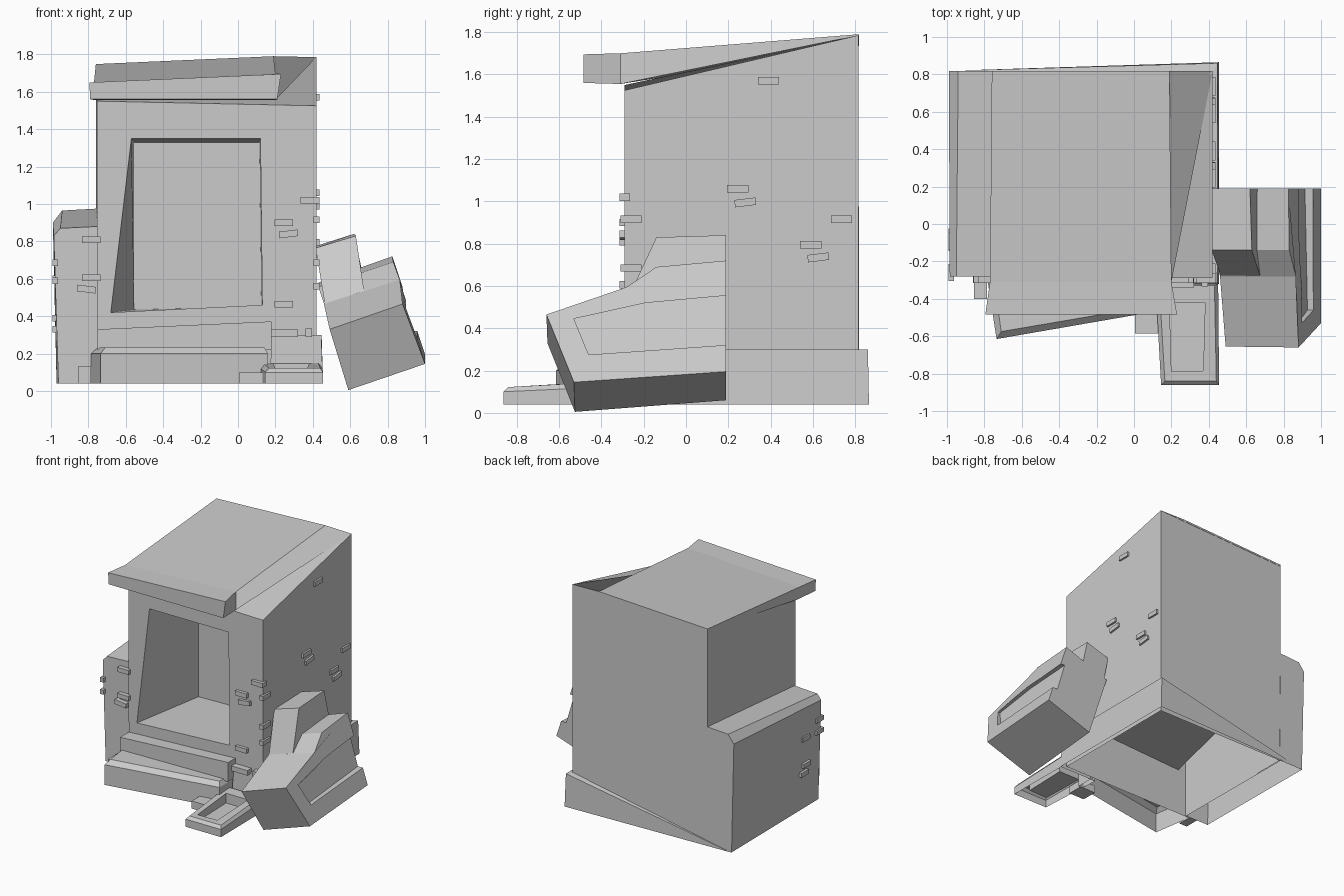
import bpy, bmesh
from mathutils import Matrix


def loft(name, sections, start=True, end=True, open_bottom=False):
    """Skin equal-length point loops, optionally capping and opening the base."""
    bm = bmesh.new()
    rings = [[bm.verts.new(p) for p in s] for s in sections]
    for a, b in zip(rings, rings[1:]):
        n = len(a)
        for i in range(n):
            j = (i + 1) % n
            bm.faces.new((a[i], a[j], b[j], b[i]))
    if start:
        bm.faces.new(rings[0][::-1])
    if end:
        bm.faces.new(rings[-1])
    bmesh.ops.recalc_face_normals(bm, faces=bm.faces)
    if open_bottom:
        low = [f for f in bm.faces if all(v.co.z < 0.05 for v in f.verts)]
        bmesh.ops.delete(bm, geom=low, context='FACES')
    return finish(name, bm)


def finish(name, bm):
    me = bpy.data.meshes.new(name)
    bm.to_mesh(me)
    bm.free()
    ob = bpy.data.objects.new(name, me)
    bpy.context.collection.objects.link(ob)
    return ob


def at_y(y, pts):
    return [(x, y, z) for x, z in pts]


def at_z(z, pts, rise=0):
    """Plan loop; rise lifts the last two (rear) points."""
    return [(x, y, z + (rise if i > 1 else 0)) for i, (x, y) in enumerate(pts)]


def box(name, c, s, tilt=0, axis='Y'):
    bm = bmesh.new()
    m = Matrix.Translation(c) @ Matrix.Rotation(tilt, 4, axis) @ Matrix.Diagonal((*s, 1))
    bmesh.ops.create_cube(bm, size=1, matrix=m)
    return finish(name, bm)


# Tower walls with the deep doorway recess
loft("tower", [
    at_y(0.815, [(-0.76, 0.04), (0.42, 0.04), (0.42, 1.785), (-0.76, 1.745)]),
    at_y(-0.29, [(-0.75, 0.04), (0.42, 0.04), (0.42, 1.525), (-0.755, 1.55)]),
    at_y(-0.29, [(-0.68, 0.42), (0.13, 0.46), (0.12, 1.35), (-0.57, 1.35)]),
    at_y(0.30, [(-0.555, 0.435), (0.125, 0.45), (0.115, 1.33), (-0.555, 1.33)]),
], open_bottom=True)

# Lower side wing with a chamfered shoulder
loft("side_wing", [
    at_y(-0.28, [(-0.96, 0.04), (-0.75, 0.04), (-0.75, 0.88), (-0.95, 0.87), (-0.985, 0.83)]),
    at_y(0.817, [(-0.97, 0.04), (-0.75, 0.04), (-0.76, 0.975), (-0.94, 0.965), (-0.99, 0.90)]),
], open_bottom=True)

# Roof slab with level front lip and flared right side
loft("roof", [
    at_y(-0.485, [(-0.79, 1.56), (0.21, 1.56), (0.23, 1.695), (-0.795, 1.65)]),
    at_y(-0.31, [(-0.765, 1.555), (0.20, 1.555), (0.20, 1.70), (-0.77, 1.65)]),
    at_y(0.817, [(-0.76, 1.735), (0.42, 1.785), (0.19, 1.79), (-0.76, 1.748)]),
])

# Foundation: right plinth tapering away along the back wall
bm = bmesh.new()
V = [bm.verts.new(p) for p in [
    (0.17, -0.32, 0.04), (0.455, -0.32, 0.04), (0.455, 0.865, 0.04), (-0.965, 0.82, 0.04),
    (0.18, -0.315, 0.30), (0.445, -0.315, 0.30), (0.447, 0.86, 0.30),
    (0.42, 0.815, 0.30), (0.42, -0.29, 0.30), (0.18, -0.29, 0.30)]]
for f in [(0, 1, 5, 4), (1, 2, 6, 5), (2, 3, 6), (3, 7, 6), (5, 6, 7, 8), (4, 5, 8, 9)]:
    bm.faces.new([V[i] for i in f])
finish("foundation", bm)

# Front steps
lower = [(-0.735, -0.615), (0.16, -0.46), (0.16, -0.29), (-0.785, -0.29)]
lower_in = [(-0.71, -0.575), (0.14, -0.43), (0.14, -0.29), (-0.75, -0.29)]
loft("lower_step", [at_z(0.04, lower), at_z(0.20, lower), at_z(0.233, lower_in)], start=False)
upper = [(-0.75, -0.40), (0.18, -0.38), (0.18, -0.29), (-0.75, -0.29)]
tops = [(x, y, 0.33 if x < 0 else 0.372) for x, y in upper]
loft("upper_step", [at_z(0.22, upper), tops], start=False)

# Loose stones by the steps
box("left_stone", (-0.82, -0.34, 0.085), (0.07, 0.12, 0.09))
box("front_stone", (0.075, -0.52, 0.07), (0.14, 0.13, 0.06))
box("plinth_stone", (0.25, -0.31, 0.31), (0.14, 0.06, 0.04))
box("plinth_stone_small", (0.378, -0.31, 0.312), (0.035, 0.05, 0.045))

# Open trough in front
outer = [(0.145, -0.862), (0.455, -0.862), (0.45, -0.32), (0.115, -0.32)]
rim = [(0.165, -0.84), (0.44, -0.84), (0.43, -0.33), (0.135, -0.33)]
inner = [(0.20, -0.79), (0.37, -0.785), (0.38, -0.42), (0.19, -0.42)]
loft("trough", [at_z(0.04, outer), at_z(0.10, outer, 0.025), at_z(0.122, rim, 0.028),
                at_z(0.122, inner, 0.025), at_z(0.07, inner)], start=False)

# Leaning cart: body, taller block, and side panel recess
cart = loft("cart_body", [
    [(0.60, 0.19, 0.06), (0.59, -0.525, 0.005), (0.49, -0.655, 0.33),
     (0.46, -0.28, 0.465), (0.43, -0.14, 0.555), (0.43, 0.19, 0.58)],
    [(1.0, 0.19, 0.195), (1.0, -0.53, 0.145), (0.88, -0.66, 0.465),
     (0.865, -0.28, 0.595), (0.83, -0.14, 0.69), (0.825, 0.19, 0.72)]])
loft("cart_block", [
    [(0.465, -0.28, 0.46), (0.415, -0.14, 0.765), (0.415, 0.19, 0.775), (0.48, 0.19, 0.45)],
    [(0.675, -0.28, 0.53), (0.63, -0.14, 0.83), (0.62, 0.19, 0.84), (0.69, 0.19, 0.52)]])
panel = [(-0.53, 0.445), (-0.19, 0.52), (0.25, 0.56), (0.25, 0.325), (-0.46, 0.275)]
cutter = loft("panel_cutter", [
    [(1.045 - 0.30 * z + d, y, z) for y, z in panel] for d in (-0.035, 0.15)])
cutter.hide_render = True
cutter.hide_viewport = True
mod = cart.modifiers.new("panel", 'BOOLEAN')
mod.operation = 'DIFFERENCE'
mod.object = cutter
mod.solver = 'EXACT'

# Protruding bricks on the front, right and left walls
for x, z, t in [(-0.785, 0.81, 0), (-0.785, 0.605, 0), (-0.81, 0.545, 0.12), (0.245, 0.90, 0),
                (0.27, 0.84, -0.12), (0.245, 0.465, 0), (0.385, 1.02, 0)]:
    box("front_brick", (x, -0.29, z), (0.10, 0.05, 0.035), t)
for y, z, t in [(0.39, 1.57, 0), (0.245, 1.06, 0), (0.28, 0.995, 0.12), (0.735, 0.915, 0),
                (0.59, 0.795, 0), (0.625, 0.735, 0.12), (-0.26, 0.915, 0), (-0.26, 0.685, 0),
                (-0.26, 0.56, 0)]:
    box("right_brick", (0.42, y, z), (0.03, 0.10, 0.035), t, 'X')
for y, z in [(-0.26, 0.685), (-0.26, 0.59), (-0.09, 0.60), (-0.10, 0.39), (-0.07, 0.33)]:
    box("left_brick", (-0.977, y, z), (0.03, 0.09, 0.035))
